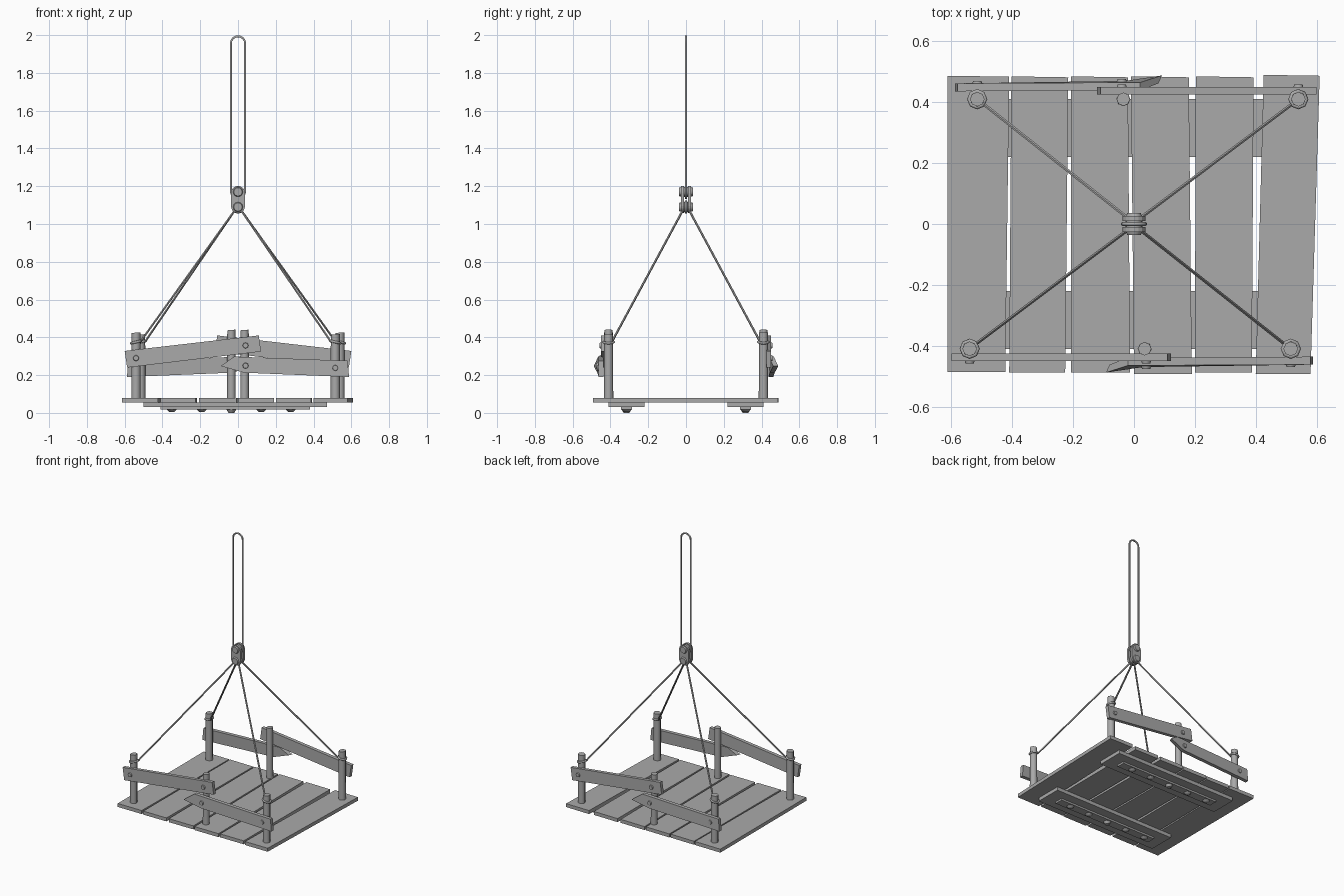
import bpy, bmesh, math
from mathutils import Vector, Matrix

if "Cube" in bpy.data.objects:
    bpy.data.objects.remove(bpy.data.objects["Cube"])

# Shared dark grey
grey = bpy.data.materials.new("dark_grey")
grey.diffuse_color = (.4, .4, .4, 1)
grey.use_nodes = True
grey.node_tree.nodes["Principled BSDF"].inputs["Base Color"].default_value = grey.diffuse_color


def make_obj(name, bm, smooth=False):
    bmesh.ops.recalc_face_normals(bm, faces=bm.faces)
    me = bpy.data.meshes.new(name)
    bm.to_mesh(me)
    bm.free()
    me.materials.append(grey)
    if smooth:
        me.shade_smooth()
        me.set_sharp_from_angle(angle=math.radians(50))
    ob = bpy.data.objects.new(name, me)
    bpy.context.collection.objects.link(ob)
    return ob


def loft(name, lower, upper):
    """Solid between two matching outlines."""
    bm = bmesh.new()
    a = [bm.verts.new(p) for p in lower]
    b = [bm.verts.new(p) for p in upper]
    n = len(a)
    bm.faces.new(a)
    bm.faces.new(b)
    for i in range(n):
        j = (i + 1) % n
        bm.faces.new((a[i], a[j], b[j], b[i]))
    return make_obj(name, bm)


def slab(name, outline, z0, z1):
    return loft(name, [(x, y, z0) for x, y in outline], [(x, y, z1) for x, y in outline])


def box(name, x0, x1, y0, y1, z0, z1):
    return slab(name, [(x0, y0), (x1, y0), (x1, y1), (x0, y1)], z0, z1)


def rod(name, p, q, r1, r2=None, sides=8):
    p, q = Vector(p), Vector(q)
    d = q - p
    m = Matrix.Translation((p + q) / 2) @ d.to_track_quat('Z', 'Y').to_matrix().to_4x4()
    bm = bmesh.new()
    bmesh.ops.create_cone(bm, cap_ends=True, segments=sides, radius1=r1,
                          radius2=r1 if r2 is None else r2, depth=d.length, matrix=m)
    return make_obj(name, bm, smooth=True)


def rope_loop(name, pts, r):
    cu = bpy.data.curves.new(name, 'CURVE')
    cu.dimensions = '3D'
    cu.bevel_depth = r
    cu.bevel_resolution = 1
    cu.materials.append(grey)
    sp = cu.splines.new('POLY')
    sp.points.add(len(pts) - 1)
    for pt, co in zip(sp.points, pts):
        pt.co = (*co, 1)
    sp.use_cyclic_u = True
    sp.use_smooth = True
    ob = bpy.data.objects.new(name, cu)
    bpy.context.collection.objects.link(ob)
    return ob


def capsule(r, zlo, zhi, n=8):
    top = [(r * math.cos(math.pi * i / n), zhi + r * math.sin(math.pi * i / n)) for i in range(n + 1)]
    return top + [(-x, zlo - (z - zhi)) for x, z in top]


# Deck planks: back-left, back-right, front-left, front-right x, back y, front y
planks = [(-.613, -.41, -.613, -.423, .487, -.487), (-.403, -.216, -.41, -.226, .485, -.488),
          (-.207, -.02, -.207, -.013, .485, -.488), (-.01, .18, 0, .19, .485, -.492),
          (.203, .393, .2, .387, .485, -.488), (.426, .61, .4, .58, .49, -.492)]
for bl, br, fl, fr, yb, yf in planks:
    slab("deck_plank", [(fl, yf), (fr, yf), (br, yb - .003), (bl, yb)], .055, .08)

# Wide battens, narrow strips and nail heads below the deck
for s in (-1, 1):
    box("under_batten", -.5, .47, *sorted((s * .22, s * .41)), .03, .055)
    box("under_strip", -.41, .38, *sorted((s * .285, s * .345)), .017, .03)
    for i in range(5):
        x = -.35 + i * .1575
        rod("under_nail", (x, s * .315, .018), (x, s * .315, .006 if i != 2 else 0), .026, .015)

# Each side repeats turned half a turn around z
for k in (1, -1):
    side = "front" if k == 1 else "back"

    def P(x, y, z):
        return (k * x, k * y, z)

    # Posts with slightly slanted tops
    for x, r, zt in ((-.54, .025, .425), (.515, .025, .415), (.035, .023, .439)):
        post = rod(side + "_post", P(x, -.41, .075), P(x, -.41, zt), r, r * .95)
        for v in post.data.vertices:
            if v.co.z > .3:
                v.co.z += (v.co.x - k * x) * .08
    # Knotted rope rings and hanging ropes
    for x in (-.54, .515):
        s = 1 if x > 0 else -1
        r = .0265
        rope_loop(side + "_rope_ring",
                  [P(x + r * math.cos(i * math.pi / 4), -.41 + r * math.sin(i * math.pi / 4),
                     .375 - s * .006 * math.cos(i * math.pi / 4)) for i in range(8)], .007)
        rod(side + "_hanging_rope", P(x - s * .022, -.393, .375), P(s * .008, -.01, 1.085), .006, sides=6)

    # Upper rail
    up = [(-.6, .328), (-.587, .24), (.122, .325), (.11, .41)]
    loft(side + "_upper_rail", [P(x, -.45, z) for x, z in up], [P(x, -.425, z) for x, z in up])
    # Lower rail with a broken, splayed tip
    low = [(-.092, -.488, .248), (-.02, -.465, .298), (.58, -.462, .276), (.588, -.462, .19), (.03, -.47, .213)]
    loft(side + "_lower_rail", [P(x, y, z) for x, y, z in low],
         [P(x + (.012 if i == 0 else 0), y + .026, z) for i, (x, y, z) in enumerate(low)])
    # Rail nails
    for x, y, z in ((-.54, -.45, .29), (.04, -.45, .357), (.04, -.468, .25), (.515, -.462, .238)):
        rod(side + "_rail_nail", P(x, y + .01, z), P(x, y - .008, z), .018, .014)

# Coupling: two link plates joined by thick pins
cap = capsule(.037, 1.095, 1.165)
for s in (-1, 1):
    loft("link_plate", [(x, s * .01, z) for x, z in cap], [(x, s * .026, z) for x, z in cap])
    for zc in (1.09, 1.17):
        rod("pin_head", (0, s * .02, zc), (0, s * .036, zc), .028, .022, 12)
for zc in (1.09, 1.17):
    rod("link_pin", (0, -.025, zc), (0, .025, zc), .026, sides=12)
rope_loop("lower_pin_rope", [(.028 * math.cos(i * math.pi / 6), 0, 1.09 + .028 * math.sin(i * math.pi / 6))
                             for i in range(12)], .008)

# Long lifting loop
rope_loop("lifting_loop", [(x, 0, z) for x, z in capsule(.038, 1.175, 1.956)], .006)
